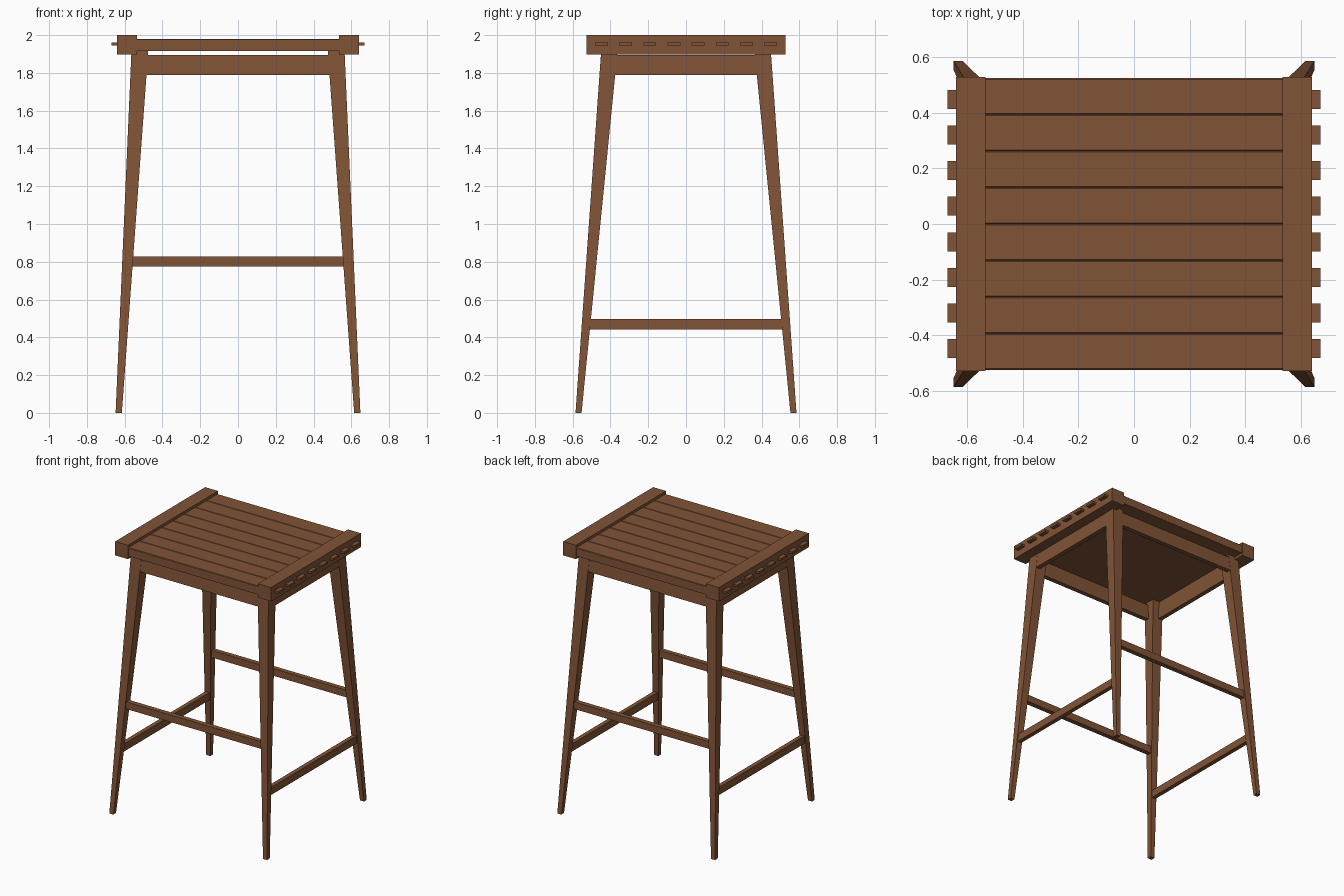
import bpy, bmesh

if "Cube" in bpy.data.objects:
    bpy.data.objects.remove(bpy.data.objects["Cube"])

wood = bpy.data.materials.new("brown wood")
wood.diffuse_color = (0.22, 0.088, 0.037, 1)
wood.use_nodes = True
wood.node_tree.nodes["Principled BSDF"].inputs["Base Color"].default_value = wood.diffuse_color


def prism(name, ring_a, ring_b):
    """Solid joining two matching rings of points."""
    bm = bmesh.new()
    a = [bm.verts.new(p) for p in ring_a]
    b = [bm.verts.new(p) for p in ring_b]
    n = len(a)
    bm.faces.new(a)
    bm.faces.new(b)
    for i in range(n):
        bm.faces.new((a[i], a[(i + 1) % n], b[(i + 1) % n], b[i]))
    bmesh.ops.recalc_face_normals(bm, faces=bm.faces)
    me = bpy.data.meshes.new(name)
    bm.to_mesh(me)
    bm.free()
    me.materials.append(wood)
    ob = bpy.data.objects.new(name, me)
    bpy.context.collection.objects.link(ob)
    return ob


def rect(x0, x1, y0, y1, z):
    return [(x0, y0, z), (x1, y0, z), (x1, y1, z), (x0, y1, z)]


def box(name, x0, x1, y0, y1, z0, z1):
    return prism(name, rect(x0, x1, y0, y1, z0), rect(x0, x1, y0, y1, z1))


# Leg outline as a function of height
LEG_TOP = 1.918


def lerp(a, b, z):
    return a + (b - a) * z / LEG_TOP


def x_out(z): return lerp(0.648, 0.564, z)
def x_in(z): return lerp(0.615, 0.475, z)
def y_out(z): return lerp(0.585, 0.449, z)
def y_in(z): return lerp(0.553, 0.362, z)


# Tapered splayed legs
for sx, sn in ((-1, "left"), (1, "right")):
    for sy, fn in ((-1, "front"), (1, "back")):
        rings = [rect(sx * x_in(z), sx * x_out(z), sy * y_in(z), sy * y_out(z), z)
                 for z in (0, LEG_TOP)]
        prism(f"{fn}_{sn}_leg", *rings)

# Aprons, flush with the leg faces, and stretchers centred in the legs
A0, A1, T = 1.79, 1.895, 0.035
for s, fn, sn in ((-1, "front", "left"), (1, "back", "right")):
    prism(f"{fn}_apron", *[rect(-x_in(z) - .01, x_in(z) + .01, s * (y_out(z) - T), s * (y_out(z) - .001), z)
                           for z in (A0, A1)])
    prism(f"{sn}_apron", *[rect(s * (x_out(z) - T), s * (x_out(z) - .001), -y_in(z) - .01, y_in(z) + .01, z)
                           for z in (A0, A1)])
    yc = (y_in(.8) + y_out(.8)) / 2
    box(f"{fn}_stretcher", -.572, .572, s * yc - .018, s * yc + .018, .775, .828)
    xc = (x_in(.47) + x_out(.47)) / 2
    box(f"{sn}_stretcher", s * xc - .016, s * xc + .016, -.518, .518, .442, .498)

# Seat slats with chamfered top edges
PITCH, C = 0.131, 0.004
for i in range(8):
    y0 = -4 * PITCH + i * PITCH
    y1 = y0 + PITCH
    prof = [(y0, 1.917), (y1, 1.917), (y1, 1.98 - C), (y1 - C, 1.98), (y0 + C, 1.98), (y0, 1.98 - C)]
    prism(f"seat_slat_{i + 1}", [(-.56, y, z) for y, z in prof], [(.56, y, z) for y, z in prof])

# End caps with protruding tenons
for s, sn in ((-1, "left"), (1, "right")):
    box(f"{sn}_end_cap", s * .534, s * .64, -.528, .528, 1.897, 2.0)
    for i in range(8):
        yc = (i - 3.5) * 0.128
        box(f"{sn}_tenon_{i + 1}", s * .60, s * .67, yc - .034, yc + .034, 1.945, 1.961)
